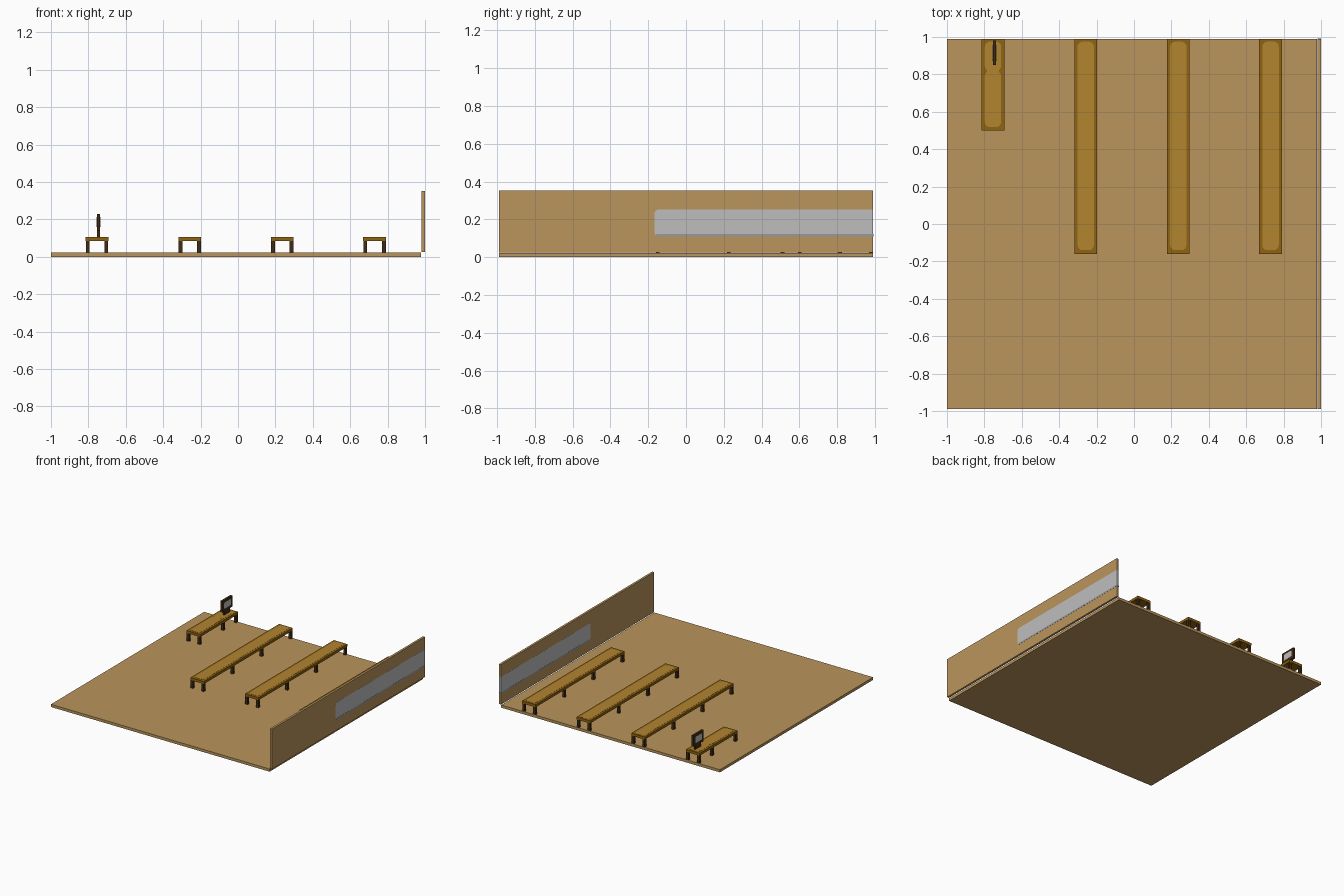
import bpy, bmesh, math
from mathutils import Vector

cube = bpy.data.objects.get("Cube")
if cube:
    bpy.data.objects.remove(cube, do_unlink=True)


def material(name, rgb):
    lin = [c / 255 / 12.92 if c / 255 <= 0.04045 else ((c / 255 + 0.055) / 1.055) ** 2.4 for c in rgb]
    m = bpy.data.materials.new(name)
    m.use_nodes = True
    m.diffuse_color = (*lin, 1)
    bsdf = m.node_tree.nodes["Principled BSDF"]
    bsdf.inputs["Base Color"].default_value = (*lin, 1)
    bsdf.inputs["Roughness"].default_value = 0.8
    return m


TAN = material("tan_wood", (186, 149, 92))
RIM = material("bench_brown", (144, 100, 18))
TOP = material("bench_light", (178, 133, 48))
DARK = material("dark_brown", (64, 43, 20))
GLASS = material("light_grey", (190, 190, 190))
SILL = material("mid_grey", (153, 152, 155))


def finish(bm, name, mat):
    bmesh.ops.recalc_face_normals(bm, faces=bm.faces)
    me = bpy.data.meshes.new(name)
    bm.to_mesh(me)
    bm.free()
    me.materials.append(mat)
    ob = bpy.data.objects.new(name, me)
    bpy.context.collection.objects.link(ob)
    return ob


def add_box(bm, x, y, z):
    verts = bmesh.ops.create_cube(bm, size=1)["verts"]
    for v in verts:
        v.co = Vector([a + (b - a) * (c + 0.5) for (a, b), c in zip((x, y, z), v.co)])


def box(name, x, y, z, mat):
    bm = bmesh.new()
    add_box(bm, x, y, z)
    return finish(bm, name, mat)


def rounded(u, v, r_low, r_high):
    """Rectangle outline, with one corner radius at the low v end and one at the high v end."""
    pts = []
    for cu, cv, start, r in ((u[1], v[1], 0, r_high), (u[0], v[1], 90, r_high),
                             (u[0], v[0], 180, r_low), (u[1], v[0], 270, r_low)):
        su = 1 if cu == u[1] else -1
        sv = 1 if cv == v[1] else -1
        if r == 0:
            pts.append((cu, cv))
            continue
        for i in range(5):
            a = math.radians(start + i * 22.5)
            pts.append((cu - su * r + r * math.cos(a), cv - sv * r + r * math.sin(a)))
    return pts


def prism(name, outline, depth, to3d, mat):
    """Extrude a 2D outline between two depths."""
    bm = bmesh.new()
    rings = [[bm.verts.new(to3d(u, v, d)) for u, v in outline] for d in depth]
    n = len(outline)
    for ring in rings:
        bm.faces.new(ring)
    for i in range(n):
        j = (i + 1) % n
        bm.faces.new((rings[0][i], rings[0][j], rings[1][j], rings[1][i]))
    return finish(bm, name, mat)


def flat(u, v, d):
    return (u, v, d)


def upright(u, v, d):
    return (d, v, u)


# Floor and side wall, with a narrow gap between them
FLOOR_Z = 0.022
box("floor", (-1, 0.979), (-0.99, 0.99), (0, FLOOR_Z), TAN)
box("side_wall", (0.981, 0.999), (-0.99, 0.99), (0.025, 0.352), TAN)

# Long window running through the wall to its back end
prism("window", rounded((0.11, 0.252), (-0.167, 0.9905), 0.022, 0), (0.9805, 0.9995), upright, GLASS)
prism("window_sill", rounded((0.11, 0.123), (-0.158, 0.991), 0.006, 0), (0.98, 1.0), upright, SILL)


# Benches: slab, light inset panel and pairs of square legs
def bench(name, cx, y0, leg_rows, panels):
    y1, hw, leg, z = 0.988, 0.061, 0.021, 0.106
    box(name + "_slab", (cx - hw, cx + hw), (y0, y1), (0.085, z), RIM)
    for i, (a, b) in enumerate(panels):
        prism(f"{name}_panel_{i + 1}", rounded((cx - 0.044, cx + 0.044), (a, b), 0.028, 0.028),
              (z - 0.002, z + 0.001), flat, TOP)
    bm = bmesh.new()
    for f in leg_rows:
        ly = y0 + f * (y1 - y0 - leg)
        for x in (cx - hw + 0.001, cx + hw - leg - 0.001):
            add_box(bm, (x, x + leg), (ly, ly + leg), (FLOOR_Z, 0.086))
    finish(bm, name + "_legs", DARK)


for name, cx in (("left_bench", 0.73), ("middle_bench", 0.237), ("right_bench", -0.258)):
    bench(name, cx, -0.16, (0, 1 / 3, 2 / 3, 1), [(-0.14, 0.975)])

CX = -0.754
bench("short_bench", CX, 0.50, (0, 0.65, 1), [(0.518, 0.818), (0.818, 0.975)])
box("short_bench_panel_neck", (CX - 0.032, CX + 0.032), (0.795, 0.84), (0.104, 0.1065), TOP)

# Display screen standing on the short bench
SX = -0.746
box("display_stand", (SX - 0.007, SX + 0.007), (0.88, 0.955), (0.106, 0.15), DARK)
box("display_frame", (SX - 0.009, SX + 0.009), (0.85, 0.98), (0.14, 0.23), DARK)
for side, s in (("left", 1), ("right", -1)):
    xs = sorted((SX + s * 0.008, SX + s * 0.010))
    prism("display_screen_" + side, rounded((0.16, 0.212), (0.872, 0.958), 0.01, 0.01), xs, upright, GLASS)
